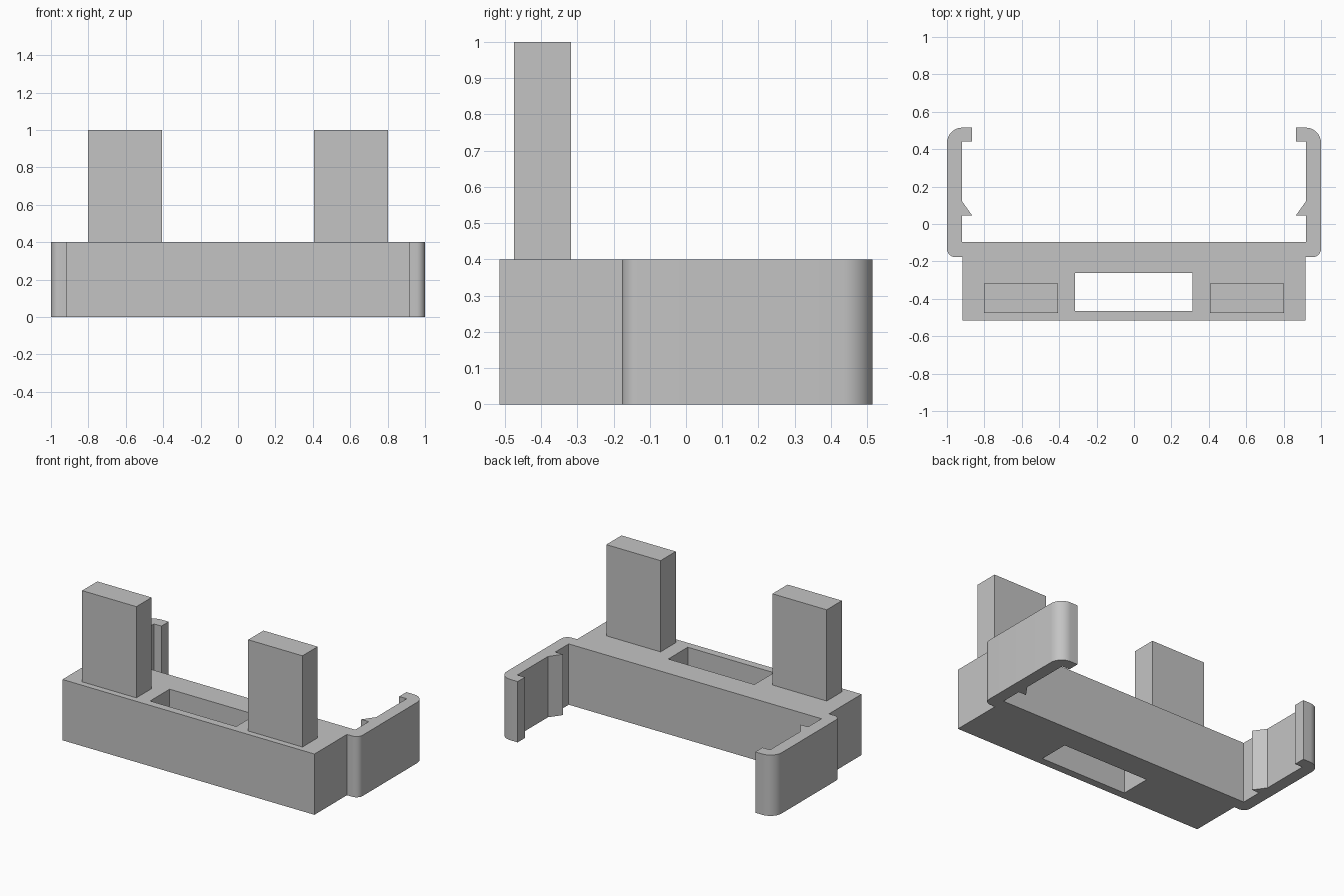
import bpy
import bmesh
from math import cos, sin, radians

cube = bpy.data.objects.get("Cube")
if cube:
    bpy.data.objects.remove(cube, do_unlink=True)

grey = bpy.data.materials.new("plain_grey")
grey.use_nodes = True
colour = (0.55, 0.55, 0.55, 1)
grey.diffuse_color = colour
grey.node_tree.nodes["Principled BSDF"].inputs["Base Color"].default_value = colour

HEIGHT = 0.4


def prism(name, outline, z0, z1):
    """Extrude a closed outline in the ground plane from z0 up to z1."""
    bm = bmesh.new()
    base = bm.faces.new([bm.verts.new((x, y, z0)) for x, y in outline])
    top = bmesh.ops.extrude_face_region(bm, geom=[base])["geom"]
    verts = [v for v in top if isinstance(v, bmesh.types.BMVert)]
    bmesh.ops.translate(bm, verts=verts, vec=(0, 0, z1 - z0))
    bmesh.ops.recalc_face_normals(bm, faces=bm.faces[:])
    mesh = bpy.data.meshes.new(name)
    bm.to_mesh(mesh)
    bm.free()
    mesh.materials.append(grey)
    obj = bpy.data.objects.new(name, mesh)
    bpy.context.collection.objects.link(obj)
    return obj


def rect(x0, x1, y0, y1):
    return [(x0, y0), (x1, y0), (x1, y1), (x0, y1)]


def arc(cx, cy, r, start, steps=12):
    """Quarter circle, counter-clockwise from the start angle."""
    angles = [radians(start + 90 * i / steps) for i in range(steps + 1)]
    return [(cx + r * cos(a), cy + r * sin(a)) for a in angles]


# Bracket: front bar and one clip arm with tooth and hook, mirrored across x
half = [(0.917, -0.515), (0.917, -0.177)]
half += arc(0.955, -0.132, 0.045, -90)
half += arc(0.918, 0.433, 0.082, 0)
half += [(0.865, 0.515), (0.865, 0.44), (0.92, 0.44),
         (0.92, 0.122), (0.865, 0.045), (0.92, 0.045), (0.92, -0.095)]
outline = half + [(-x, y) for x, y in reversed(half)]
bracket = prism("clip_bracket", outline, 0, HEIGHT)

# Slot through the front bar
cutter = prism("slot_cutter", rect(-0.315, 0.312, -0.464, -0.261), -0.1, HEIGHT + 0.1)
cutter.hide_render = True
cut = bracket.modifiers.new("slot", 'BOOLEAN')
cut.operation = 'DIFFERENCE'
cut.solver = 'EXACT'
cut.object = cutter
bpy.ops.object.select_all(action='DESELECT')
bpy.context.view_layer.objects.active = bracket
bracket.select_set(True)
bpy.ops.object.modifier_apply(modifier=cut.name)
bpy.data.objects.remove(cutter, do_unlink=True)
bpy.ops.object.shade_smooth_by_angle(angle=radians(30))

# Upright posts
for side, name in ((1, "left_post"), (-1, "right_post")):
    xs = sorted((side * 0.407, side * 0.802))
    prism(name, rect(*xs, -0.475, -0.317), HEIGHT, 1)
